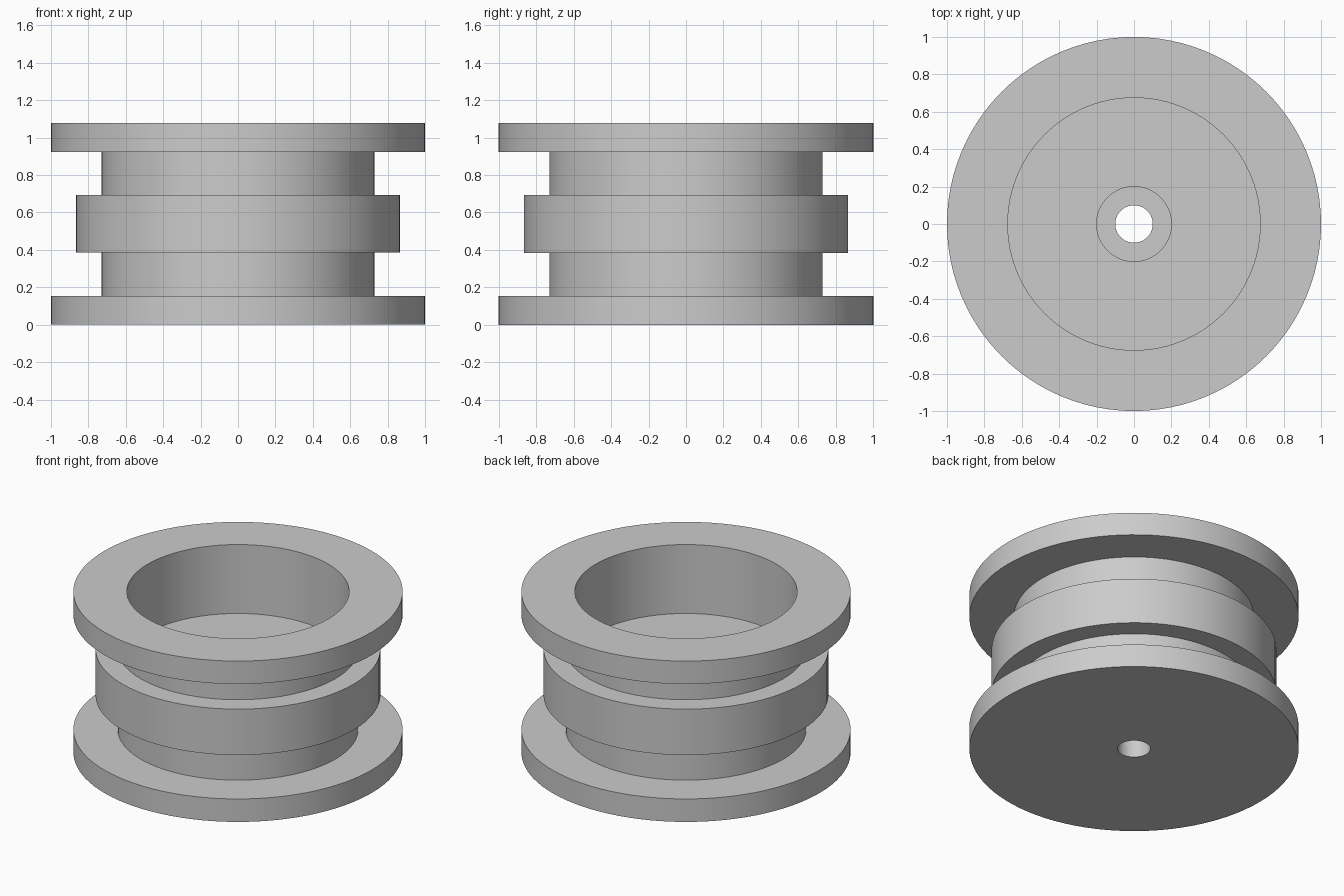
import bpy
import bmesh
import math

cube = bpy.data.objects.get("Cube")
if cube:
    bpy.data.objects.remove(cube, do_unlink=True)

SEGMENTS = 96
U = 0.154  # thickness of one flange; all heights are multiples of it

# Plain grey material
grey = bpy.data.materials.new("plain_grey")
grey.use_nodes = True
colour = (0.6, 0.6, 0.6, 1)
grey.diffuse_color = colour
grey.node_tree.nodes["Principled BSDF"].inputs["Base Color"].default_value = colour


def lathe(name, profile):
    """Revolve a closed (radius, height) outline around z."""
    bm = bmesh.new()
    rings = []
    for i in range(SEGMENTS):
        a = math.tau * i / SEGMENTS
        rings.append([bm.verts.new((r * math.cos(a), r * math.sin(a), z))
                      for r, z in profile])
    count = len(profile)
    for i in range(SEGMENTS):
        here, after = rings[i], rings[(i + 1) % SEGMENTS]
        for j in range(count):
            k = (j + 1) % count
            bm.faces.new((here[j], after[j], after[k], here[k]))
    bmesh.ops.recalc_face_normals(bm, faces=bm.faces)
    mesh = bpy.data.meshes.new(name)
    bm.to_mesh(mesh)
    bm.free()
    mesh.materials.append(grey)
    obj = bpy.data.objects.new(name, mesh)
    bpy.context.collection.objects.link(obj)
    bpy.ops.object.select_all(action="DESELECT")
    obj.select_set(True)
    bpy.context.view_layer.objects.active = obj
    bpy.ops.object.shade_smooth_by_angle(angle=math.radians(30))
    return obj


FLANGE, BAND, NECK = 1.0, 0.865, 0.73
CUP, RECESS, BORE = 0.675, 0.2, 0.1

# Outside: flange, neck, raised band, neck, flange
outside = [(FLANGE, 0), (FLANGE, U), (NECK, U), (NECK, 2.5 * U),
           (BAND, 2.5 * U), (BAND, 4.5 * U), (NECK, 4.5 * U),
           (NECK, 6 * U), (FLANGE, 6 * U), (FLANGE, 7 * U)]
# Inside: open cup, stepped recess, narrow bore through the base
inside = [(CUP, 7 * U), (CUP, 4 * U), (RECESS, 4 * U),
          (RECESS, 2 * U), (BORE, 2 * U), (BORE, 0)]

lathe("flanged_spool", outside + inside)
